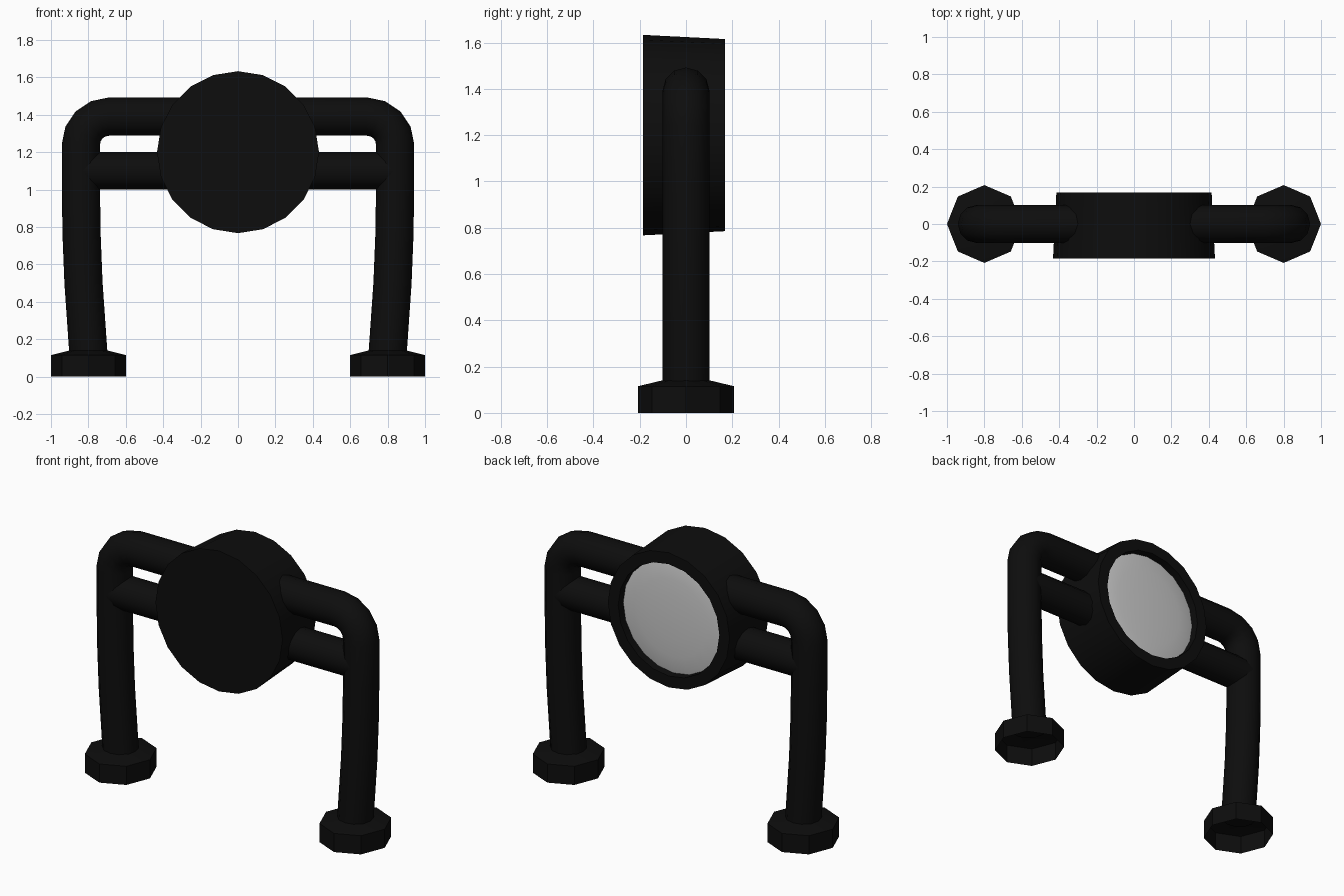
import bpy, bmesh
from math import cos, sin, pi, radians
from mathutils import Vector

if "Cube" in bpy.data.objects:
    bpy.data.objects.remove(bpy.data.objects["Cube"])

black = bpy.data.materials.new("black_paint")
black.diffuse_color = (0.004, 0.004, 0.004, 1)
black.use_nodes = True
black.node_tree.nodes["Principled BSDF"].inputs["Base Color"].default_value = black.diffuse_color


def loft(name, rings, cap_start=False, cap_end=False, mat=None, mirror=False, angle=40):
    """Skin a list of equal-sized point rings into one object."""
    bm = bmesh.new()
    loops = [[bm.verts.new(p) for p in ring] for ring in rings]
    n = len(loops[0])
    for a, b in zip(loops, loops[1:]):
        for i in range(n):
            j = (i + 1) % n
            bm.faces.new((a[i], a[j], b[j], b[i]))
    if cap_start:
        bm.faces.new(loops[0][::-1])
    if cap_end:
        bm.faces.new(loops[-1])
    bmesh.ops.recalc_face_normals(bm, faces=bm.faces)
    me = bpy.data.meshes.new(name)
    bm.to_mesh(me)
    bm.free()
    ob = bpy.data.objects.new(name, me)
    bpy.context.collection.objects.link(ob)
    if mat:
        me.materials.append(mat)
    bpy.ops.object.select_all(action='DESELECT')
    ob.select_set(True)
    bpy.context.view_layer.objects.active = ob
    bpy.ops.object.shade_smooth_by_angle(angle=radians(angle))
    if mirror:
        ob.modifiers.new("mirror", 'MIRROR').use_axis[0] = True
    return ob


def ring_y(r, y, n=20, z=1.2):
    return [(r * sin(2 * pi * i / n), y, z + r * cos(2 * pi * i / n)) for i in range(n)]


def ring_z(rx, ry, z, x=0.8, n=8):
    return [(x + rx * cos(2 * pi * i / n), ry * sin(2 * pi * i / n), z) for i in range(n)]


def tube(name, path, r, n=12):
    """Round tube along a path in the xz plane, mirrored to the other side."""
    pts = [Vector((x, 0, z)) for x, z in path]
    rings = []
    for k, p in enumerate(pts):
        t = (pts[min(k + 1, len(pts) - 1)] - pts[max(k - 1, 0)]).normalized()
        side = Vector((t.z, 0, -t.x))
        rings.append([p + r * (side * cos(2 * pi * i / n) + Vector((0, 1, 0)) * sin(2 * pi * i / n))
                      for i in range(n)])
    return loft(name, rings, True, True, black, mirror=True)


# Round tapered housing with a recessed opening at the back
loft("lamp_housing",
     [ring_y(0.433, -0.185), ring_y(0.415, 0.168), ring_y(0.345, 0.168), ring_y(0.345, 0.09)],
     True, True, black, angle=30)

# Shallow domed lens inside the recess
loft("lens",
     [ring_y(0.344, 0.12), ring_y(0.31, 0.127), ring_y(0.24, 0.134),
      ring_y(0.14, 0.139), ring_y(0.04, 0.141)], cap_end=True)

# Leg rising from the foot, bending over into the upper arm
bend = [(0.69 + 0.15 * cos(a), 1.24 + 0.15 * sin(a)) for a in (i * pi / 8 for i in range(5))]
tube("leg_and_upper_arm",
     [(0.80, 0.125), (0.826, 0.5), (0.836, 0.75), (0.84, 1.0)] + bend + [(0.25, 1.39)], 0.102)

# Lower crossbar on each side
tube("lower_arm", [(0.83, 1.10), (0.28, 1.10)], 0.1)

# Octagonal hollow feet, open underneath
loft("foot", [ring_z(0.2, 0.208, 0), ring_z(0.2, 0.208, 0.115), ring_z(0.1, 0.104, 0.14)],
     cap_end=True, mat=black, mirror=True, angle=30)
